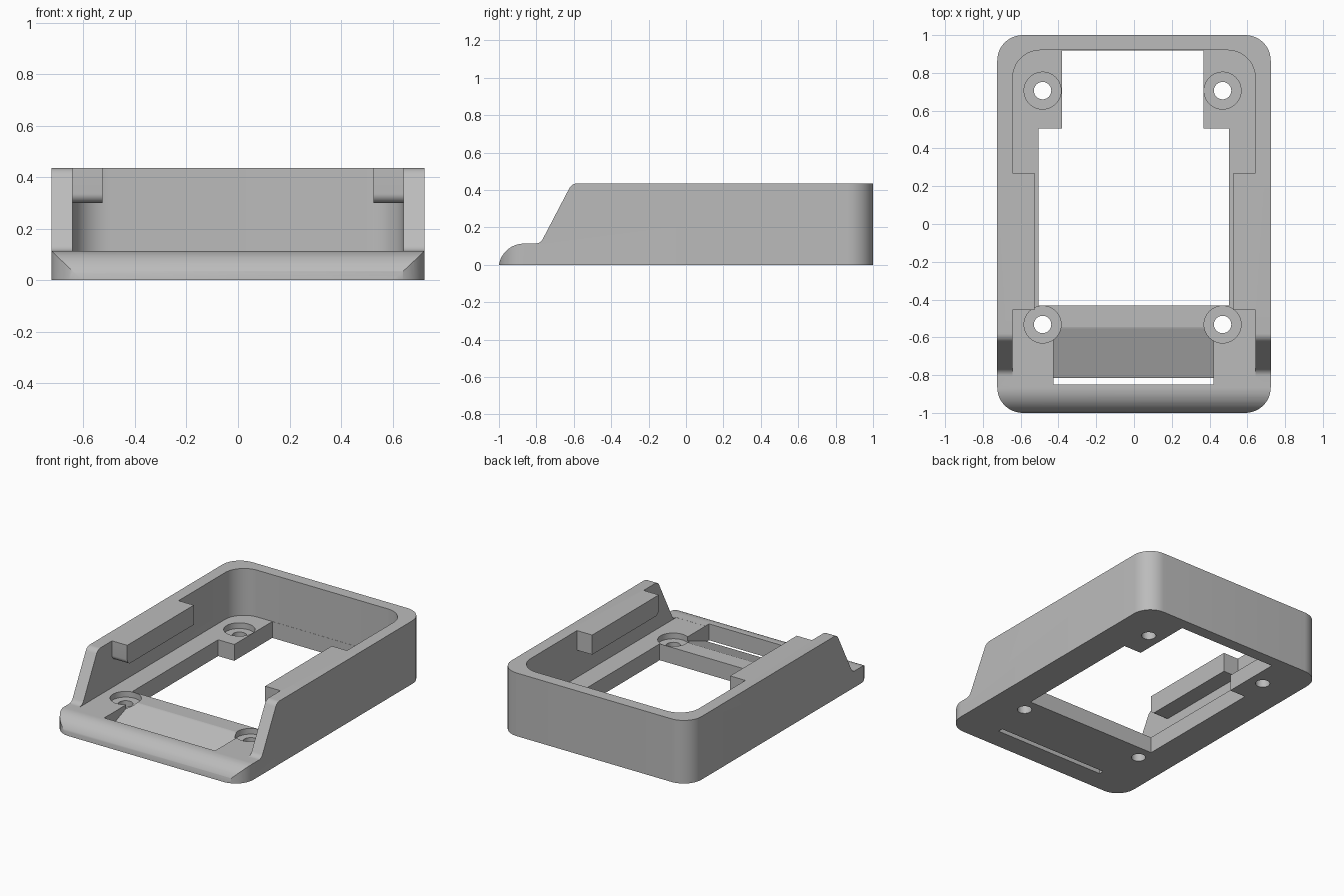
import bpy
import bmesh
from math import sin, cos, radians

cube = bpy.data.objects.get("Cube")
if cube:
    bpy.data.objects.remove(cube, do_unlink=True)

FLOOR, TOP = 0.113, 0.435

grey = bpy.data.materials.new("light_grey")
grey.use_nodes = True
grey.diffuse_color = (0.5, 0.5, 0.5, 1)
for node in grey.node_tree.nodes:
    if node.type == 'BSDF_PRINCIPLED':
        node.inputs["Base Color"].default_value = (0.5, 0.5, 0.5, 1)


def arc(cx, cy, r, start, end, steps=12):
    angles = [radians(start + (end - start) * i / steps) for i in range(steps + 1)]
    return [(cx + r * cos(a), cy + r * sin(a)) for a in angles]


def prism(name, points, low, high, axis='Z'):
    """Extrude an outline: (x, y) along Z, or (y, z) along X."""
    bm = bmesh.new()
    place = (lambda p: (p[0], p[1], low)) if axis == 'Z' else (lambda p: (low, p[0], p[1]))
    face = bm.faces.new([bm.verts.new(place(p)) for p in points])
    grown = bmesh.ops.extrude_face_region(bm, geom=[face])
    shift = (0, 0, high - low) if axis == 'Z' else (high - low, 0, 0)
    moved = [g for g in grown["geom"] if isinstance(g, bmesh.types.BMVert)]
    bmesh.ops.translate(bm, verts=moved, vec=shift)
    bmesh.ops.recalc_face_normals(bm, faces=bm.faces)
    mesh = bpy.data.meshes.new(name)
    bm.to_mesh(mesh)
    bm.free()
    mesh.materials.append(grey)
    obj = bpy.data.objects.new(name, mesh)
    bpy.context.collection.objects.link(obj)
    return obj


def combine(target, tool, operation='DIFFERENCE'):
    mod = target.modifiers.new("cut", 'BOOLEAN')
    mod.operation = operation
    mod.solver = 'EXACT'
    mod.object = tool
    bpy.context.view_layer.objects.active = target
    bpy.ops.object.modifier_apply(modifier=mod.name)
    bpy.data.objects.remove(tool, do_unlink=True)


# Outer shell: rounded plan trimmed to the side profile
X, R = 0.724, 0.135
plan = (arc(X - R, 1 - R, R, 0, 90) + arc(R - X, 1 - R, R, 90, 180)
        + arc(R - X, R - 1, R, 180, 270) + arc(X - R, R - 1, R, 270, 360))
tray = prism("tray_body", plan, -0.1, 0.6)
side = ([(1.1, 0), (-1, 0)]
        + arc(-0.867, FLOOR - 0.135, 0.135, 170, 90, 16)
        + arc(-0.806, FLOOR + 0.045, 0.045, -90, -28, 8)
        + arc(-0.58, TOP - 0.05, 0.05, 152, 90, 8)
        + [(1.1, TOP)])
combine(tray, prism("side_profile", side, -1, 1, 'X'), 'INTERSECT')

# Cavity, leaving an overhanging rail on each side wall
W, C = 0.642, 0.145
inside = ([(-W, -0.81), (W, -0.81)] + arc(W - C, 0.92 - C, C, 0, 90)
          + arc(C - W, 0.92 - C, C, 90, 180))
cavity = prism("cavity", inside, FLOOR - 0.0005, 0.6)
rail = [(0.27, 0.7), (-0.455, 0.7)] + arc(-0.42, 0.335, 0.035, 180, 270, 8) + [(0.27, 0.3)]
for low, high in ((0.526, 0.8), (-0.8, -0.526)):
    combine(cavity, prism("rail", rail, low, high, 'X'))
combine(tray, cavity)

# Stepped floor opening
opening = [(-0.505, -0.432), (0.503, -0.432), (0.503, 0.505), (0.368, 0.505),
           (0.368, 0.919), (-0.382, 0.919), (-0.382, 0.505), (-0.505, 0.505)]
combine(tray, prism("floor_opening", opening, -0.1, 0.2))

# Sloped pocket ending in a thin through slot
ramp = [(-0.545, FLOOR), (-0.815, 0.008), (-0.815, -0.1), (-0.85, -0.1),
        (-0.85, 0.2), (-0.545, 0.2)]
combine(tray, prism("ramp_pocket", ramp, -0.425, 0.42, 'X'))

# Counterbored screw holes
for x in (-0.484, 0.469):
    for y in (-0.532, 0.706):
        for radius, low in ((0.098, 0.073), (0.046, -0.1)):
            ring = arc(x, y, radius, 0, 360, 48)[:-1]
            combine(tray, prism("screw_hole", ring, low, 0.2))

bpy.ops.object.select_all(action='DESELECT')
tray.select_set(True)
bpy.context.view_layer.objects.active = tray
bpy.ops.object.shade_smooth_by_angle(angle=radians(30))
